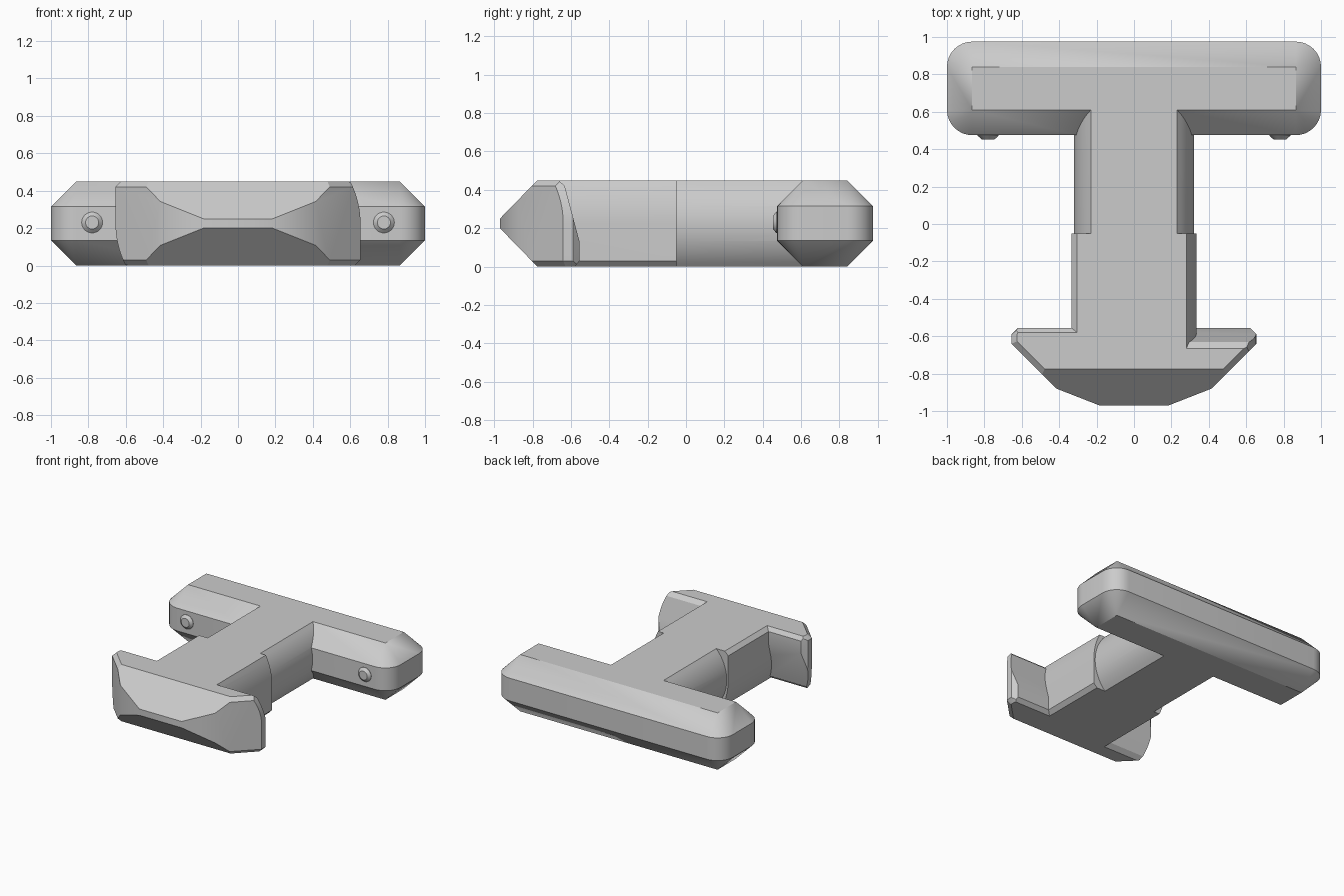
import bpy, bmesh, math

cube = bpy.data.objects.get("Cube")
if cube:
    bpy.data.objects.remove(cube, do_unlink=True)

H = 0.45          # overall thickness
MID = H / 2

grey = bpy.data.materials.new("plain_grey")
grey.use_nodes = True
grey.diffuse_color = (0.6, 0.6, 0.6, 1)
grey.node_tree.nodes["Principled BSDF"].inputs["Base Color"].default_value = (0.6, 0.6, 0.6, 1)


def clean(bm):
    bmesh.ops.dissolve_limit(bm, angle_limit=math.radians(0.5), verts=bm.verts[:], edges=bm.edges[:])
    bmesh.ops.recalc_face_normals(bm, faces=bm.faces[:])


def hull(name, points):
    """Convex solid around a set of points."""
    bm = bmesh.new()
    for p in points:
        bm.verts.new(p)
    bmesh.ops.convex_hull(bm, input=bm.verts[:])
    bmesh.ops.delete(bm, geom=[v for v in bm.verts if not v.link_faces], context='VERTS')
    clean(bm)
    mesh = bpy.data.meshes.new(name)
    bm.to_mesh(mesh)
    bm.free()
    mesh.materials.append(grey)
    obj = bpy.data.objects.new(name, mesh)
    bpy.context.collection.objects.link(obj)
    return obj


def combine(target, other, operation):
    """Boolean the other solid into the target and discard it."""
    mod = target.modifiers.new("combine", 'BOOLEAN')
    mod.operation = operation
    mod.solver = 'EXACT'
    mod.object = other
    bpy.context.view_layer.objects.active = target
    bpy.ops.object.modifier_apply(modifier=mod.name)
    bpy.data.objects.remove(other, do_unlink=True)


def along_y(profile, y0, y1):
    return [(x, y, z) for x, z in profile for y in (y0, y1)]


def curved_side(edge, sag, n=8):
    """Side that is upright below the middle and leans in above it."""
    r = (MID ** 2 + sag ** 2) / (2 * sag)
    heights = [MID * i / n for i in range(n + 1)]
    return [(edge - r + math.sqrt(r * r - h * h), MID + h) for h in heights]


# Rear bar: rounded corners in plan, sloping to a smaller flat top and bottom
points = []
r = 0.135
for sx in (-1, 1):
    for cy, sy in ((0.61, -1), (0.84, 1)):
        cx = sx * (1 - r)
        points += [(cx, cy, 0), (cx, cy, H)]
        for i in range(9):
            a = math.radians(90) * i / 8
            points += [(cx + sx * r * math.cos(a), cy + sy * r * math.sin(a), z)
                       for z in (r, H - r)]
body = hull("body", points)

# Rear stem: round shaft with flat top and bottom
radius = 0.322
limit = math.asin(MID / radius)
profile = []
for i in range(17):
    a = limit * (i / 8 - 1)
    profile += [(s * radius * math.cos(a), MID + radius * math.sin(a)) for s in (-1, 1)]
combine(body, hull("rear_stem", along_y(profile, -0.2, 0.73)), 'UNION')

# Front stem: each side is the other one turned half way round
side = [(0.305, 0), (0.335, 0.03)] + curved_side(0.335, 0.055)
profile = side + [(-x, H - z) for x, z in side]
combine(body, hull("front_stem", along_y(profile, -0.74, -0.05)), 'UNION')

# Head: one half shaped by plan, side and front outlines, then turned for the other
plan = [(-0.1, -0.5), (0.62, -0.555), (0.655, -0.59), (0.655, -0.64),
        (0.415, -0.88), (0.185, -0.97), (-0.1, -0.97)]
plan[0] = (-0.1, -0.555)
plan_inner = [(-0.1, -0.555), (0.61, -0.555), (0.625, -0.59), (0.625, -0.628),
              (0.4, -0.853), (0.18, -0.94), (-0.1, -0.94)]
side_outline = [(-0.97, 0.2), (-0.97, 0.25), (-0.775, H), (-0.665, H), (-0.632, 0.42),
                (-0.572, 0.17), (-0.555, 0.13), (-0.555, 0.03), (-0.58, 0), (-0.775, 0)]
front_outline = [(-0.5, 0), (-0.5, H), (0.655, 0)] + curved_side(0.655, 0.055)


def head_half(name):
    half = hull(name, [(x, y, z) for x, y in plan for z in (0.03, H - 0.03)]
                + [(x, y, z) for x, y in plan_inner for z in (0, H)])
    combine(half, hull("side_cutter", [(x, y, z) for y, z in side_outline for x in (-0.5, 1)]),
            'INTERSECT')
    combine(half, hull("front_cutter", along_y(front_outline, -1.2, -0.3)), 'INTERSECT')
    return half


left_half = head_half("head_left")
right_half = head_half("head_right")
for v in right_half.data.vertices:
    v.co.x, v.co.z = -v.co.x, H - v.co.z
combine(body, left_half, 'UNION')
combine(body, right_half, 'UNION')

bm = bmesh.new()
bm.from_mesh(body.data)
bmesh.ops.remove_doubles(bm, verts=bm.verts[:], dist=0.0005)
clean(bm)
bm.to_mesh(body.data)
bm.free()

# Small tapered pegs on the front of the rear bar
parts = [body]
for name, x in (("right_peg", -0.78), ("left_peg", 0.78)):
    ring = [2 * math.pi * i / 24 for i in range(24)]
    parts.append(hull(name, [(x + pr * math.cos(a), y, 0.23 + pr * math.sin(a))
                             for a in ring
                             for y, pr in ((0.5, 0.056), (0.472, 0.056), (0.453, 0.035))]))

# Smooth the curved sides and keep the edges crisp
bpy.ops.object.select_all(action='DESELECT')
for obj in parts:
    obj.select_set(True)
bpy.context.view_layer.objects.active = body
bpy.ops.object.shade_smooth_by_angle(angle=math.radians(30))
